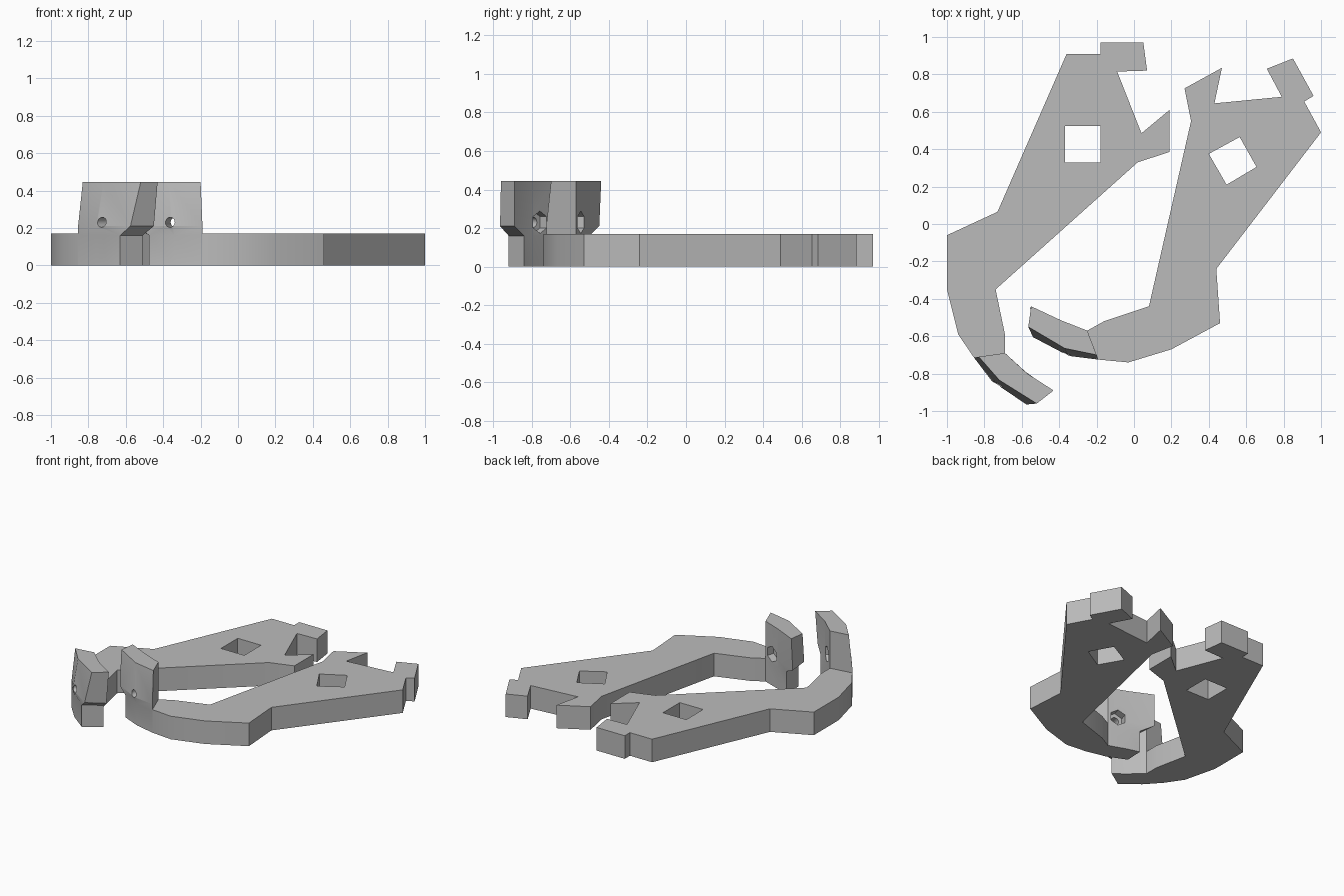
import bpy, bmesh, math
from mathutils import Vector

cube = bpy.data.objects.get("Cube")
if cube:
    bpy.data.objects.remove(cube, do_unlink=True)

grey = bpy.data.materials.new("plain_grey")
grey.use_nodes = True
colour = (0.5, 0.5, 0.5, 1)
grey.diffuse_color = colour
grey.node_tree.nodes["Principled BSDF"].inputs["Base Color"].default_value = colour

THICK = 0.17


def loft(name, levels):
    """Closed solid through matching outlines, each given as (height, points)."""
    bm = bmesh.new()
    rings = [[bm.verts.new((p[0], p[1], z)) for p in pts] for z, pts in levels]
    bm.faces.new(rings[0])
    bm.faces.new(rings[-1])
    n = len(rings[0])
    for low, high in zip(rings, rings[1:]):
        for i in range(n):
            j = (i + 1) % n
            bm.faces.new((low[i], low[j], high[j], high[i]))
    bmesh.ops.recalc_face_normals(bm, faces=bm.faces)
    mesh = bpy.data.meshes.new(name)
    bm.to_mesh(mesh)
    bm.free()
    mesh.materials.append(grey)
    obj = bpy.data.objects.new(name, mesh)
    bpy.context.collection.objects.link(obj)
    return obj


def rod(name, start, end, radius, sides):
    """Prism between two points, used as a hole cutter."""
    start, end = Vector(start), Vector(end)
    axis = end - start
    bpy.ops.mesh.primitive_cylinder_add(vertices=sides, radius=radius, depth=axis.length,
                                        location=(start + end) / 2)
    obj = bpy.context.object
    obj.name = name
    obj.rotation_euler = axis.to_track_quat('Z', 'Y').to_euler()
    return obj


def cut(obj, cutter):
    mod = obj.modifiers.new("hole", 'BOOLEAN')
    mod.operation = 'DIFFERENCE'
    mod.solver = 'EXACT'
    mod.object = cutter
    bpy.context.view_layer.update()
    bpy.ops.object.select_all(action='DESELECT')
    bpy.context.view_layer.objects.active = obj
    obj.select_set(True)
    bpy.ops.object.modifier_apply(modifier=mod.name)
    bpy.data.objects.remove(cutter, do_unlink=True)


def smooth(obj):
    bpy.ops.object.select_all(action='DESELECT')
    bpy.context.view_layer.objects.active = obj
    obj.select_set(True)
    bpy.ops.object.shade_smooth_by_angle(angle=math.radians(28))


def make_arm(side, outline, window):
    """Flat arm plate with a square window through it."""
    arm = loft(side + "_arm", [(0, outline), (THICK, outline)])
    cut(arm, loft("window_cutter", [(-0.1, window), (0.3, window)]))
    smooth(arm)


def make_finger(side, base, flare, top, hole_out, hole_in):
    """Upright finger: narrow foot, flared lip and tapering pad with a bolt hole."""
    finger = loft(side + "_finger", [(0, base), (0.16, base), (0.21, flare), (0.445, top)])
    a, b = Vector((*hole_out, 0.23)), Vector((*hole_in, 0.23))
    step = (b - a).normalized()
    cut(finger, rod("bolt_cutter", a - step * 0.1, b + step * 0.1, 0.027, 16))
    cut(finger, rod("nut_cutter", b - step * 0.05, b + step * 0.08, 0.058, 6))
    smooth(finger)


# Right arm and finger
make_arm("right",
         [(-0.36, 0.91), (-0.18, 0.91), (-0.18, 0.97), (0.05, 0.97), (0.07, 0.82),
          (-0.09, 0.815), (0.04, 0.485), (0.19, 0.61), (0.19, 0.385), (0.02, 0.33),
          (-0.74, -0.35), (-0.69, -0.59), (-0.69, -0.69), (-0.855, -0.715),
          (-0.94, -0.59), (-1, -0.35), (-1, -0.06), (-0.73, 0.065)],
         [(-0.37, 0.33), (-0.18, 0.33), (-0.18, 0.525), (-0.37, 0.525)])
make_finger("right",
            [(-0.69, -0.69), (-0.855, -0.715), (-0.76, -0.82), (-0.63, -0.92),
             (-0.51, -0.84), (-0.58, -0.79)],
            [(-0.69, -0.69), (-0.855, -0.715), (-0.76, -0.84), (-0.575, -0.965),
             (-0.45, -0.89), (-0.575, -0.80)],
            [(-0.69, -0.69), (-0.83, -0.71), (-0.72, -0.835), (-0.52, -0.96),
             (-0.43, -0.89), (-0.57, -0.80)],
            (-0.73, -0.86), (-0.62, -0.76))

# Left arm and finger
make_arm("left",
         [(0.27, 0.725), (0.47, 0.835), (0.43, 0.645), (0.79, 0.68), (0.71, 0.83),
          (0.85, 0.885), (0.96, 0.685), (0.91, 0.655), (1, 0.49), (0.44, -0.24),
          (0.46, -0.53), (0.2, -0.67), (-0.03, -0.74), (-0.19, -0.725),
          (-0.25, -0.57), (-0.16, -0.52), (0.08, -0.44), (0.305, 0.55)],
         [(0.40, 0.375), (0.565, 0.465), (0.655, 0.305), (0.495, 0.21)])
make_finger("left",
            [(-0.25, -0.57), (-0.19, -0.725), (-0.34, -0.69), (-0.475, -0.63),
             (-0.47, -0.50), (-0.39, -0.52)],
            [(-0.25, -0.57), (-0.19, -0.725), (-0.35, -0.705), (-0.54, -0.605),
             (-0.555, -0.45), (-0.39, -0.52)],
            [(-0.25, -0.57), (-0.20, -0.70), (-0.37, -0.665), (-0.565, -0.55),
             (-0.55, -0.44), (-0.39, -0.515)],
            (-0.365, -0.70), (-0.32, -0.55))
